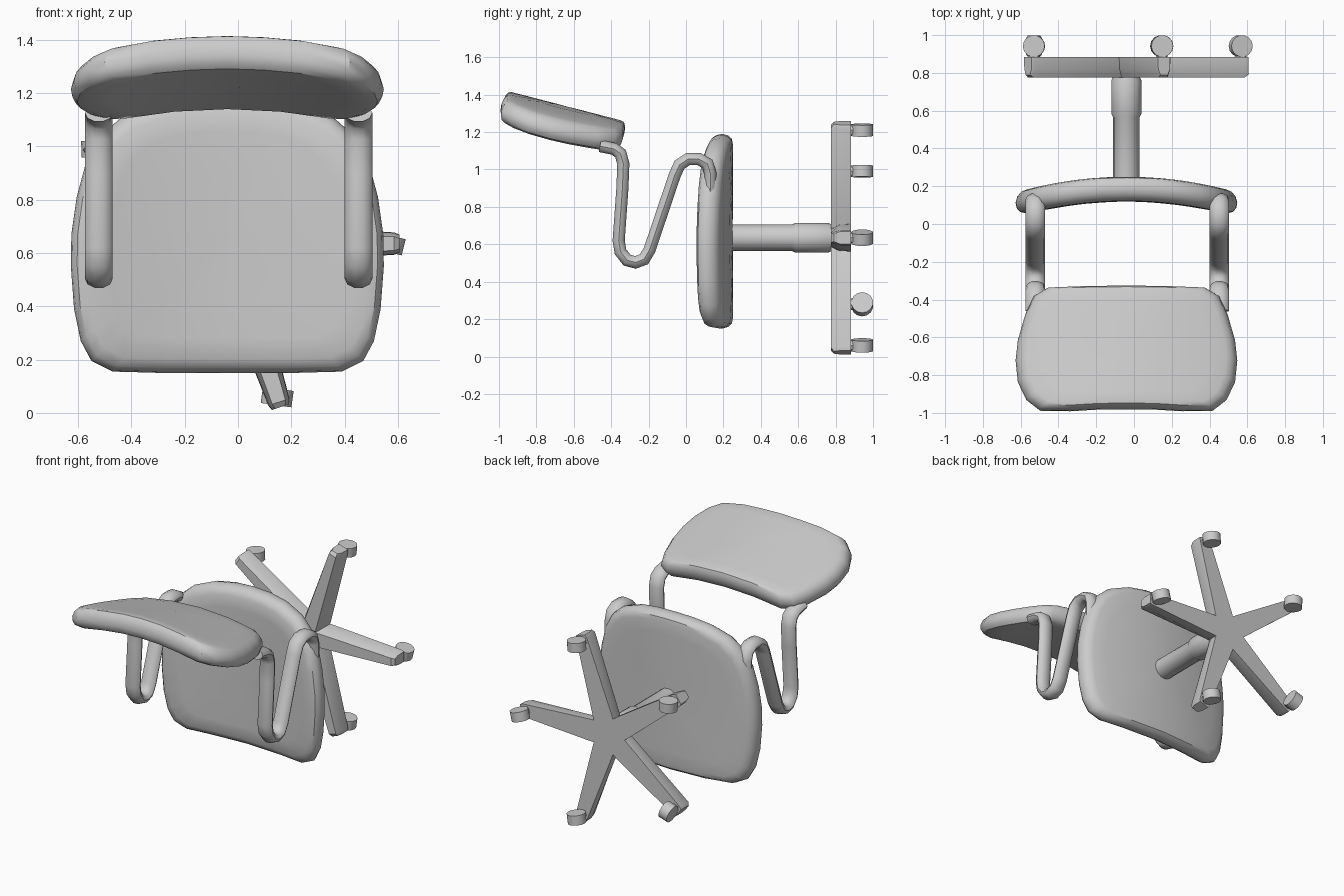
import bpy, bmesh
from math import cos, sin, pi, radians
from mathutils import Vector, Matrix

if "Cube" in bpy.data.objects:
    bpy.data.objects.remove(bpy.data.objects["Cube"])

CX, CZ = -0.04, 0.635   # chair axis (the chair lies on its back, axis along y)


def finish(bm, name, angle=35):
    bmesh.ops.recalc_face_normals(bm, faces=bm.faces)
    me = bpy.data.meshes.new(name)
    bm.to_mesh(me)
    bm.free()
    ob = bpy.data.objects.new(name, me)
    bpy.context.collection.objects.link(ob)
    bpy.ops.object.select_all(action='DESELECT')
    ob.select_set(True)
    bpy.context.view_layer.objects.active = ob
    bpy.ops.object.shade_smooth_by_angle(angle=radians(angle))
    return ob


def skin(bm, rings):
    for a, b in zip(rings, rings[1:]):
        n = len(a)
        for i in range(n):
            j = (i + 1) % n
            bm.faces.new((a[i], a[j], b[j], b[i]))


def pad(name, half, k, origin, v_axis, w_axis):
    """Curved cushion: half outline (u, v), bent across its width by k*u^2."""
    outline = half + [(-u, v) for u, v in reversed(half) if u > 0]
    section = [(0.12, -0.065), (0.45, -0.065), (0.75, -0.065), (0.9, -0.062),
               (0.96, -0.045), (0.99, -0.02), (1, 0.01), (0.985, 0.04),
               (0.95, 0.06), (0.9, 0.065), (0.75, 0.065), (0.45, 0.065), (0.12, 0.065)]
    v_axis, w_axis, origin = Vector(v_axis), Vector(w_axis), Vector(origin)
    bm = bmesh.new()
    rings = []
    for s, w in section:
        ring = []
        for u, v in outline:
            u, v = u * s, v * s
            ring.append(bm.verts.new(origin + Vector((u, 0, 0)) + v_axis * v
                                     + w_axis * (w - k * u * u)))
        rings.append(ring)
    skin(bm, rings)
    bm.faces.new(rings[0])
    bm.faces.new(rings[-1])
    return finish(bm, name)


# Seat cushion
seat_half = [(0, -0.52), (0.25, -0.52), (0.43, -0.515), (0.51, -0.475), (0.55, -0.4),
             (0.575, -0.28), (0.587, -0.12), (0.585, 0), (0.565, 0.14), (0.53, 0.27),
             (0.475, 0.37), (0.39, 0.445), (0.26, 0.495), (0.13, 0.515), (0, 0.52)]
pad("seat", seat_half, 0.24, (CX, 0.185, 0.67), (0, 0, 1), (0, 1, 0))

# Backrest cushion
t = radians(14.5)
back_half = [(0, -0.335), (0.22, -0.335), (0.42, -0.335), (0.49, -0.295), (0.535, -0.2),
             (0.575, -0.06), (0.587, 0.05), (0.575, 0.17), (0.53, 0.27), (0.46, 0.33),
             (0.3, 0.34), (0.15, 0.335), (0, 0.335)]
pad("backrest", back_half, 0.25, (CX, -0.655, 1.275),
    (0, -cos(t), sin(t)), (0, sin(t), cos(t)))

# Armrests: flattened tube swept along a path in the yz plane
path = [(-0.46, 1.125), (-0.385, 1.11), (-0.35, 1.085), (-0.335, 1.03), (-0.34, 0.9),
        (-0.36, 0.62), (-0.35, 0.56), (-0.315, 0.515), (-0.27, 0.503), (-0.225, 0.52),
        (-0.195, 0.57), (-0.06, 0.97), (-0.035, 1.025), (0.01, 1.055), (0.07, 1.055),
        (0.115, 1.03), (0.13, 0.98), (0.13, 0.88)]
for side, label in ((-1, "left"), (1, "right")):
    bm = bmesh.new()
    pts = [Vector((CX + 0.005 + side * 0.487, y, z)) for y, z in path]
    rings = []
    for i, p in enumerate(pts):
        d0 = (p - pts[i - 1]).normalized() if i else (pts[1] - p).normalized()
        d1 = (pts[i + 1] - p).normalized() if i < len(pts) - 1 else d0
        tan = (d0 + d1).normalized()
        nrm = Vector((0, -tan.z, tan.y)) / max(tan.dot(d0), 0.7)
        rings.append([bm.verts.new(p + Vector((0.052 * cos(a), 0, 0)) + nrm * 0.034 * sin(a))
                      for a in (2 * pi * j / 10 for j in range(10))])
    skin(bm, rings)
    bm.faces.new(rings[0])
    bm.faces.new(rings[-1])
    finish(bm, label + "_armrest", 45)

# Gas column: stepped lathe around the y axis
bm = bmesh.new()
rings = [[bm.verts.new((CX + r * cos(a), y, CZ + r * sin(a)))
          for a in (2 * pi * j / 16 for j in range(16))]
         for y, r in ((0.2, 0.07), (0.565, 0.07), (0.585, 0.08), (0.76, 0.08),
                      (0.78, 0.07), (0.88, 0.07))]
skin(bm, rings)
bm.faces.new(rings[0])
bm.faces.new(rings[-1])
finish(bm, "column", 30)

# Five-arm base with castors; second value is the swivel of each wheel axle
for n, swivel in enumerate((76, 85, 92, 18, 82)):
    ang = 2 * pi * n / 5
    out = Vector((cos(ang), 0, sin(ang)))
    across = Vector((-sin(ang), 0, cos(ang)))
    centre = Vector((CX, 0, CZ))

    # Tapered leg, narrower on the upper (front) side
    bm = bmesh.new()
    rings = []
    for r, wide, narrow, top in ((0, 0.075, 0.05, 0.775), (0.127, 0.073, 0.045, 0.775),
                                 (0.625, 0.042, 0.026, 0.775), (0.645, 0.034, 0.02, 0.79)):
        rings.append([bm.verts.new(centre + out * r + across * w + Vector((0, y, 0)))
                      for w, y in ((-wide, 0.883), (wide, 0.883), (wide * 0.95, 0.82),
                                   (narrow, top), (-narrow, top), (-wide * 0.95, 0.82))])
    skin(bm, rings)
    bm.faces.new(rings[0])
    bm.faces.new(rings[-1])
    finish(bm, "base_leg_%d" % (n + 1), 25)

    # Castor: stem plus wheel
    hub = centre + out * 0.605
    bm = bmesh.new()
    bmesh.ops.create_cone(bm, cap_ends=True, segments=8, radius1=0.034, radius2=0.028, depth=0.08,
                          matrix=Matrix.Translation(hub + Vector((0, 0.895, 0)))
                          @ Matrix.Rotation(-pi / 2, 4, 'X'))
    s = radians(swivel)
    axle = Vector((cos(s), 0, sin(s))).to_track_quat('Z', 'Y').to_matrix().to_4x4()
    bmesh.ops.create_cone(bm, cap_ends=True, segments=14, radius1=0.058, radius2=0.058, depth=0.062,
                          matrix=Matrix.Translation(hub + Vector((0, 0.942, 0))) @ axle)
    finish(bm, "castor_%d" % (n + 1), 35)
